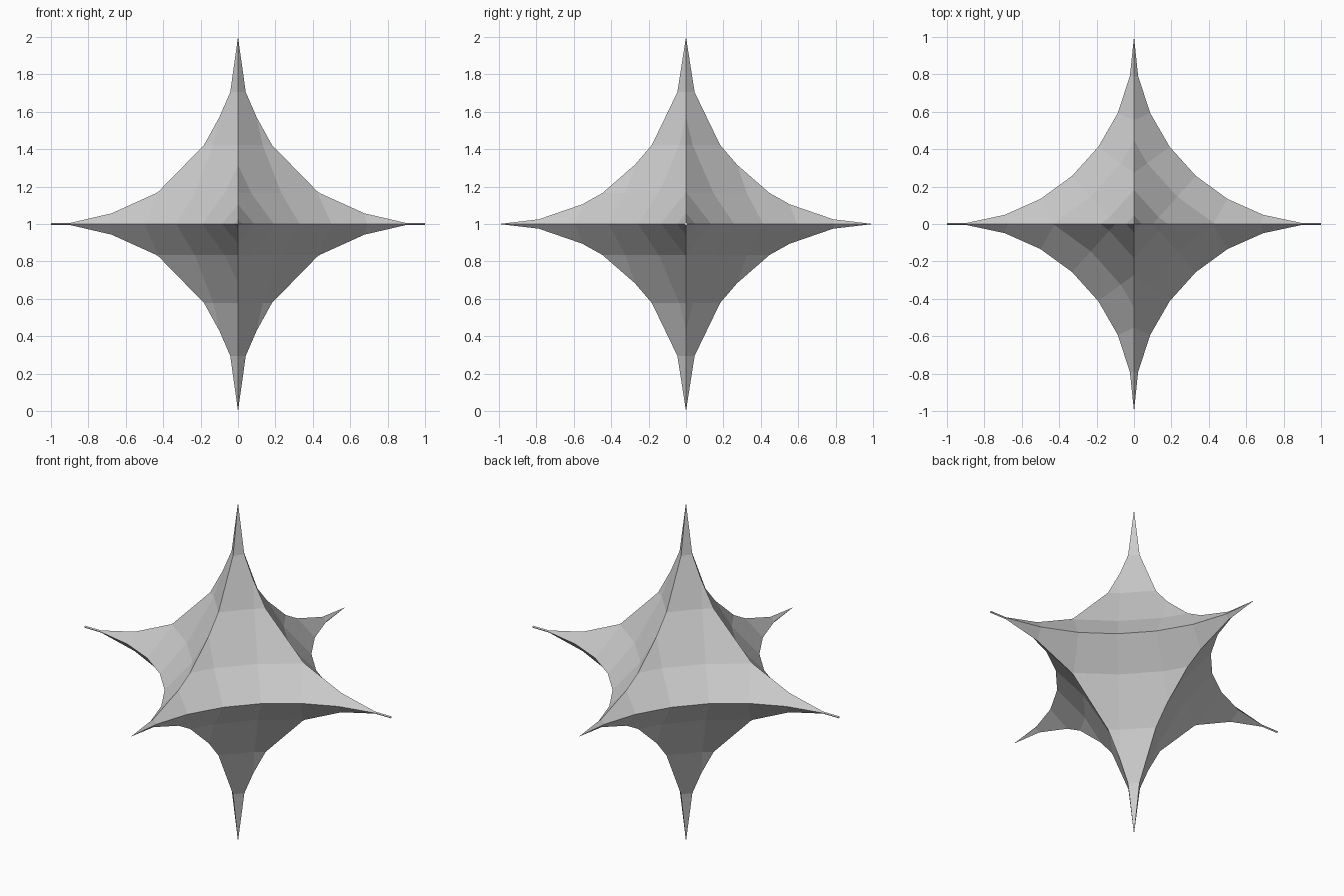
import bpy, bmesh
from math import sin, cos, radians
from mathutils import Vector, Matrix

if "Cube" in bpy.data.objects:
    bpy.data.objects.remove(bpy.data.objects["Cube"])

RADIUS = 1.42      # ball carved out of each corner of a 2-unit block
STEP = 12          # degrees per facet, both around and up

bm = bmesh.new()

# Faceted ball centred on one corner: rings from the equator outward
n = 360 // STEP
rings = []
for lat in range(-84, 85, STEP):
    r, z = RADIUS * cos(radians(lat)), RADIUS * sin(radians(lat))
    rings.append([bm.verts.new((1 + r * cos(radians(STEP * i)),
                                1 + r * sin(radians(STEP * i)), 1 + z))
                  for i in range(n)])
for a, b in zip(rings, rings[1:]):
    for i in range(n):
        j = (i + 1) % n
        bm.faces.new((a[i], b[i], b[j], a[j]))
bm.faces.new(rings[0])
bm.faces.new(rings[-1][::-1])

# Keep only the hollow inside one eighth of the block
for axis in range(3):
    normal = Vector((0, 0, 0))
    normal[axis] = 1
    for point, low in ((Vector((0, 0, 0)), True), (normal, False)):
        bmesh.ops.bisect_plane(bm, geom=bm.verts[:] + bm.edges[:] + bm.faces[:],
                               dist=1e-6, plane_co=point, plane_no=normal,
                               clear_inner=low, clear_outer=not low)

# Mirror the hollow into all eight corners
for axis in range(3):
    scale = [1, 1, 1]
    scale[axis] = -1
    copy = bmesh.ops.duplicate(bm, geom=bm.verts[:] + bm.edges[:] + bm.faces[:])["geom"]
    bmesh.ops.scale(bm, vec=scale, verts=[g for g in copy if isinstance(g, bmesh.types.BMVert)])
    bmesh.ops.reverse_faces(bm, faces=[g for g in copy if isinstance(g, bmesh.types.BMFace)])

bmesh.ops.remove_doubles(bm, verts=bm.verts[:], dist=1e-4)
bmesh.ops.transform(bm, matrix=Matrix.Translation((0, 0, 1)), verts=bm.verts[:])

mesh = bpy.data.meshes.new("six_pointed_star")
bm.to_mesh(mesh)
bm.free()
bpy.context.collection.objects.link(bpy.data.objects.new("six_pointed_star", mesh))
